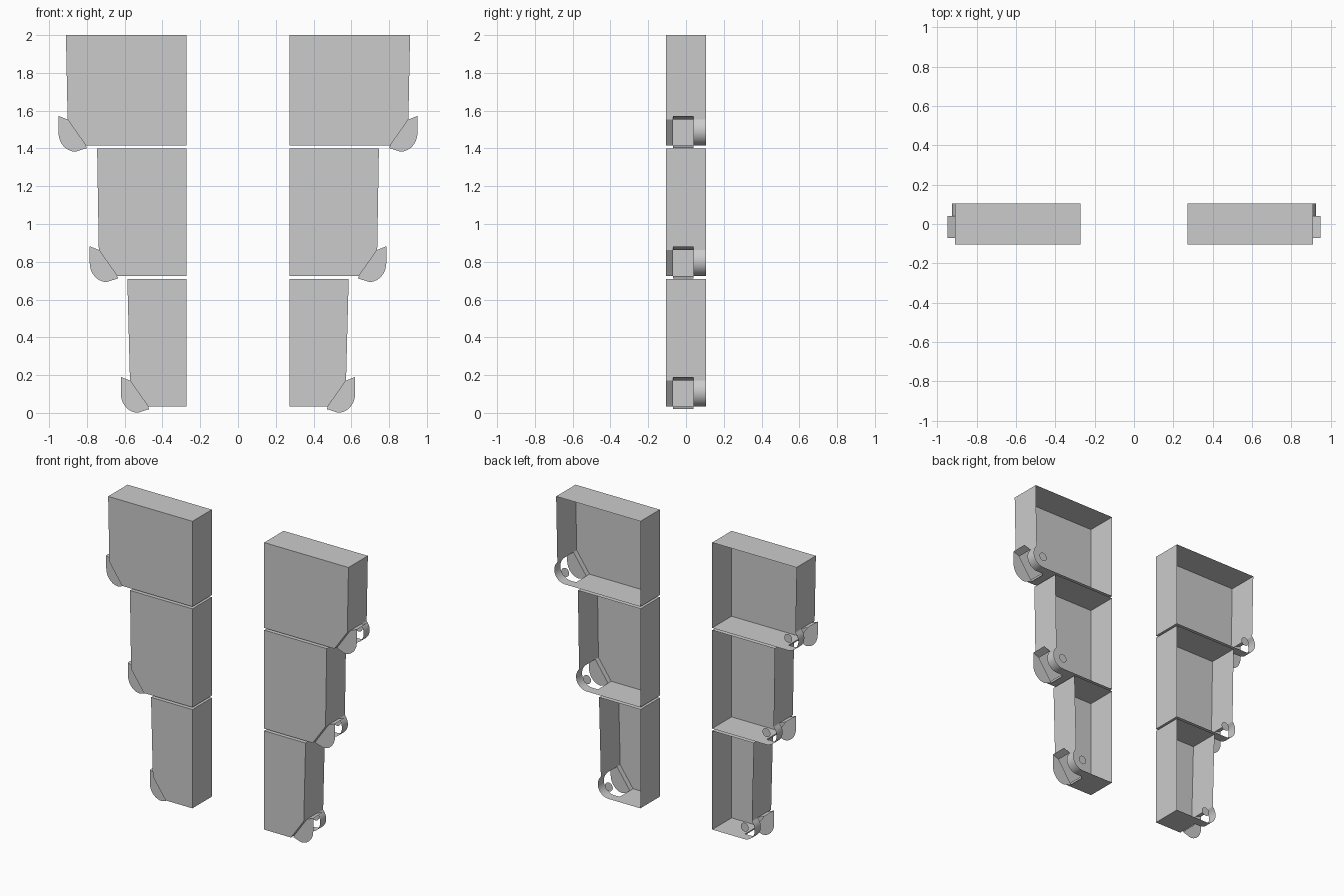
import bpy, bmesh, math

if "Cube" in bpy.data.objects:
    bpy.data.objects.remove(bpy.data.objects["Cube"])

FRONT, BACK = -0.105, 0.105      # depth of every panel
CLIP_F, CLIP_B = -0.07, 0.04     # depth range of the open corner clip


def strip(bm, pts, y0, y1):
    """Sheet swept in y along a clockwise (x, z) path, facing outward."""
    for (ax, az), (bx, bz) in zip(pts, pts[1:]):
        bm.faces.new([bm.verts.new(c) for c in
                      ((ax, y0, az), (bx, y0, bz), (bx, y1, bz), (ax, y1, az))])


def plate(bm, pts, y, back=False):
    """Flat plate in the x-z plane from a clockwise outline."""
    order = pts if back else pts[::-1]
    bm.faces.new([bm.verts.new((x, y, z)) for x, z in order])


def finish(bm, name, smooth=False):
    """Weld the sheets and mirror the part to the other side."""
    bmesh.ops.remove_doubles(bm, verts=bm.verts, dist=0.0005)
    for f in bm.faces:
        f.smooth = smooth
    me = bpy.data.meshes.new(name)
    bm.to_mesh(me)
    bm.free()
    ob = bpy.data.objects.new(name, me)
    bpy.context.collection.objects.link(ob)
    ob.modifiers.new("mirror", 'MIRROR').use_axis[0] = True


def arc(cx, cz, rx, rz, a0, a1, n):
    return [(cx + rx * math.cos(math.radians(a0 + (a1 - a0) * i / n)),
             cz + rz * math.sin(math.radians(a0 + (a1 - a0) * i / n)))
            for i in range(n + 1)]


def panel(label, dx, dz, top, x_top):
    def at(x, z):
        return (x + dx, z + dz)

    inner = 0.272
    p, q = at(0.902, 1.553), at(0.805, 1.415)      # ends of the cut corner
    low, high = (inner, q[1]), (inner, top)

    # open-backed tray with a cut lower outer corner
    bm = bmesh.new()
    plate(bm, [low, high, (x_top, top), p, q], FRONT)
    strip(bm, [low, high, (x_top, top), p], FRONT, BACK)
    strip(bm, [q, low], FRONT, BACK)
    strip(bm, [p, q], FRONT, CLIP_F)
    finish(bm, label + "_tray")

    # hook plate with its two end flanges
    tip, heel = at(0.95, 1.572), at(0.80, 1.402)
    curve = arc(*at(0.86, 1.483), 0.09, 0.10, 0, -90, 10)
    bm = bmesh.new()
    plate(bm, [p, tip] + curve + [heel, q], CLIP_F)
    strip(bm, [p, tip], CLIP_F, CLIP_B)
    strip(bm, [heel, q], CLIP_F, CLIP_B)
    finish(bm, label + "_hook")

    # rounded band at the back of the corner
    bm = bmesh.new()
    strip(bm, [p] + arc(*at(0.845, 1.495), 0.08, 0.08, 43, -90, 14) + [q],
          CLIP_B, BACK)
    finish(bm, label + "_corner_band", True)

    # small pin disc inside the band
    bm = bmesh.new()
    plate(bm, arc(*at(0.845, 1.495), 0.03, 0.03, 360, 0, 20)[:-1], 0.10, True)
    finish(bm, label + "_pin_disc")


panel("upper_panel", 0, 0, 2.0, 0.911)
panel("middle_panel", -0.165, -0.69, 1.40, 0.746)
panel("lower_panel", -0.33, -1.382, 0.71, 0.586)
